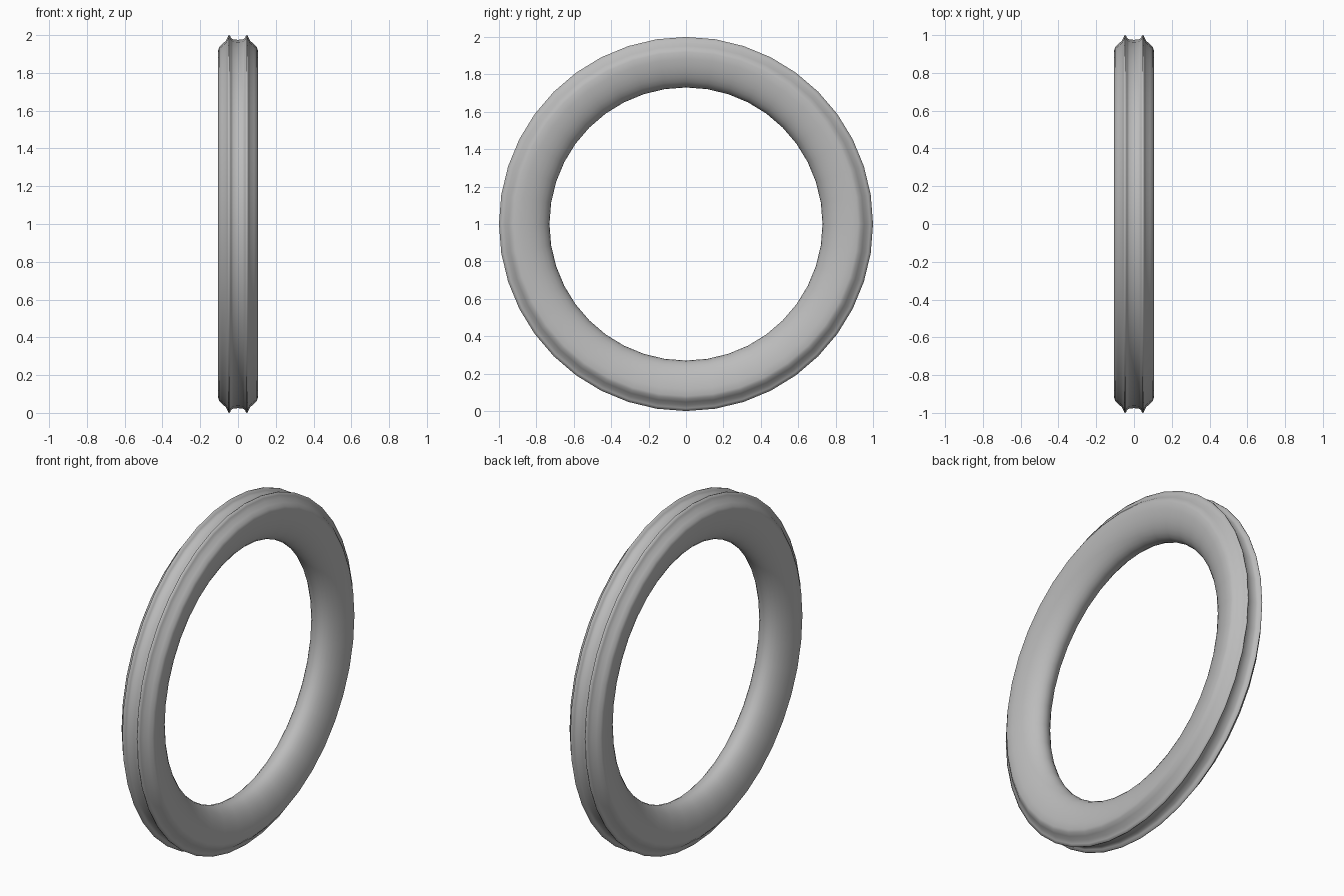
import bpy, bmesh, math

cube = bpy.data.objects.get("Cube")
if cube:
    bpy.data.objects.remove(cube, do_unlink=True)

rubber = bpy.data.materials.new("grey_rubber")
rubber.use_nodes = True
GREY = (0.5, 0.5, 0.5, 1)
rubber.diffuse_color = GREY
rubber.node_tree.nodes["Principled BSDF"].inputs["Base Color"].default_value = GREY

SEGMENTS = 40

# Half section (x, radius): tread groove, rib, shoulder
half = [(0, 0.975), (0.025, 0.977), (0.037, 0.985), (0.043, 0.999), (0.05, 1.0),
        (0.056, 0.985), (0.066, 0.968), (0.085, 0.952), (0.1, 0.935), (0.105, 0.92)]
# Sidewall rounding in to the bore
for i in range(1, 9):
    a = math.pi / 2 * i / 8
    half.append((0.105 * math.cos(a), 0.92 - 0.19 * math.sin(a)))
section = half + [(-x, r) for x, r in reversed(half[1:-1])]

# Revolve the closed section about the x axis
bm = bmesh.new()
rings = []
for s in range(SEGMENTS):
    t = 2 * math.pi * s / SEGMENTS
    rings.append([bm.verts.new((x, r * math.sin(t), 1 + r * math.cos(t))) for x, r in section])
n = len(section)
for s in range(SEGMENTS):
    a, b = rings[s], rings[(s + 1) % SEGMENTS]
    for i in range(n):
        j = (i + 1) % n
        bm.faces.new((a[i], a[j], b[j], b[i]))
bmesh.ops.recalc_face_normals(bm, faces=bm.faces)

mesh = bpy.data.meshes.new("tyre")
bm.to_mesh(mesh)
bm.free()
mesh.materials.append(rubber)
tyre = bpy.data.objects.new("tyre", mesh)
bpy.context.collection.objects.link(tyre)
bpy.context.view_layer.objects.active = tyre
tyre.select_set(True)
bpy.ops.object.shade_smooth()
